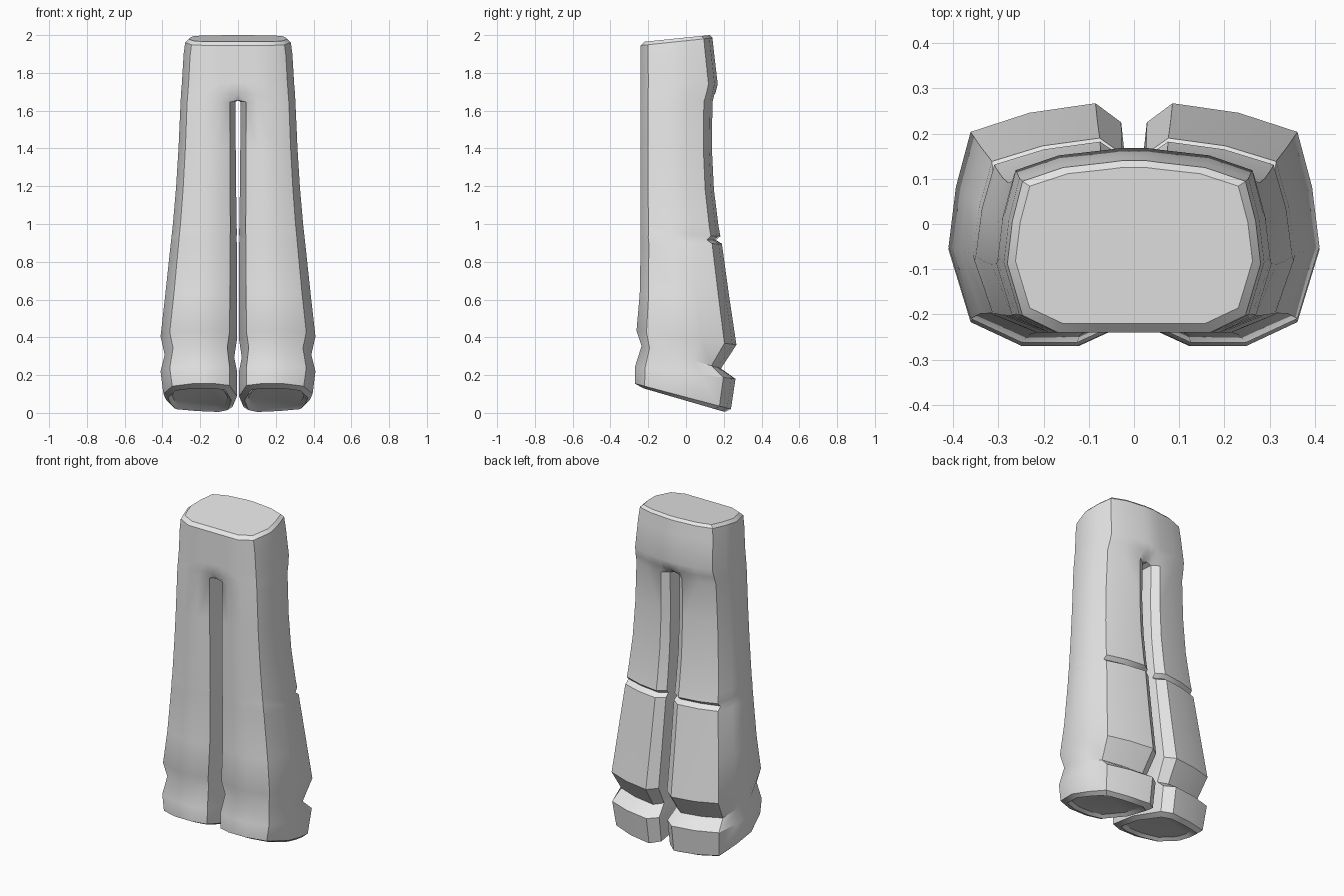
import bpy, bmesh, math

cube = bpy.data.objects.get("Cube")
if cube:
    bpy.data.objects.remove(cube, do_unlink=True)

cloth = bpy.data.materials.new("light grey cloth")
cloth.use_nodes = True
cloth.diffuse_color = (0.8, 0.8, 0.8, 1)
cloth.node_tree.nodes["Principled BSDF"].inputs["Base Color"].default_value = (0.8, 0.8, 0.8, 1)

# Leg outline: u runs inner to outer, v runs front to back; the last point is the inner wall
OUTLINE = [(.1, .07), (.3, 0), (.6, 0), (.88, .1), (1, .4), (.96, .65),
           (.88, .88), (.56, .96), (.2, 1), (.06, .92), (0, .5)]

# Rings: inner x, outer x, front y, back y, front z, back z
HIPS = [(0, .262, -.22, .125, 1.965, 2.0),
        (0, .28, -.24, .14, 1.945, 1.985),
        (0, .288, -.24, .148, 1.89, 1.91),
        (0, .297, -.24, .168, 1.75, 1.74),
        (0, .302, -.24, .155, 1.69, 1.69)]
LEG = [(.014, .304, -.24, .14, 1.645, 1.645),
       (.012, .315, -.24, .137, 1.4, 1.4),
       (.01, .328, -.24, .148, 1.2, 1.18),
       (.007, .345, -.24, .172, 1.0, .99),
       (.006, .35, -.24, .182, .96, .935),
       (.008, .353, -.24, .158, .93, .915),
       (.006, .356, -.24, .19, .9, .895),
       (.005, .385, -.245, .228, .63, .62),
       (.004, .41, -.262, .267, .435, .36),
       (.02, .388, -.235, .185, .355, .235),
       (.004, .41, -.27, .262, .245, .18),
       (.006, .395, -.27, .238, .155, .02),
       (.035, .37, -.225, .205, .13, .005),
       (.055, .35, -.2, .18, .14, .03)]


def ring(bm, row, hip):
    xi, xo, yf, yb, zf, zb = row
    points = list(OUTLINE)
    if hip:
        # Flatten the inner corners and run the outline to the centre line
        points = [(0, 0), (.12, 0)] + points[1:8] + [(.2, .99), (.1, 1), (0, 1)]
    return [bm.verts.new((xi + (xo - xi) * u, yf + (yb - yf) * v, zf + (zb - zf) * v))
            for u, v in points]


def bridge(bm, upper, lower, closed):
    n = len(upper)
    for i in range(n if closed else n - 1):
        j = (i + 1) % n
        bm.faces.new((upper[i], lower[i], lower[j], upper[j]))


bm = bmesh.new()
hips = [ring(bm, r, True) for r in HIPS]
legs = [ring(bm, r, False) for r in LEG]

# Waist cap and hip shell
bm.faces.new(hips[0])
for a, b in zip(hips, hips[1:]):
    bridge(bm, a, b, False)

# Crotch: the hip shell joins the leg, with a strip underneath along the centre
front, back = hips[-1][0], hips[-1][-1]
bridge(bm, hips[-1][1:-1], legs[0][:-1], False)
first, last, mid = legs[0][0], legs[0][-2], legs[0][-1]
low_front = bm.verts.new((0, first.co.y, first.co.z + .01))
low_back = bm.verts.new((0, last.co.y, last.co.z + .01))
bm.faces.new((front, low_front, first, hips[-1][1]))
bm.faces.new((back, hips[-1][-2], last, low_back))
bm.faces.new((low_front, low_back, last, mid, first))

# Leg with knee crease, ankle fold and slanted cuff
for a, b in zip(legs, legs[1:]):
    bridge(bm, a, b, True)
bm.faces.new(legs[-1])
bmesh.ops.recalc_face_normals(bm, faces=bm.faces)
top = max(bm.faces, key=lambda f: f.calc_center_median().z)
if top.normal.z < 0:
    bmesh.ops.reverse_faces(bm, faces=bm.faces)

mesh = bpy.data.meshes.new("trousers")
bm.to_mesh(mesh)
bm.free()
mesh.materials.append(cloth)
trousers = bpy.data.objects.new("trousers", mesh)
bpy.context.collection.objects.link(trousers)

# Second leg
mirror = trousers.modifiers.new("mirror", 'MIRROR')
mirror.use_clip = True
mirror.merge_threshold = .001
bpy.ops.object.select_all(action='DESELECT')
bpy.context.view_layer.objects.active = trousers
trousers.select_set(True)
bpy.ops.object.modifier_apply(modifier="mirror")
bpy.ops.object.shade_smooth_by_angle(angle=math.radians(35))
